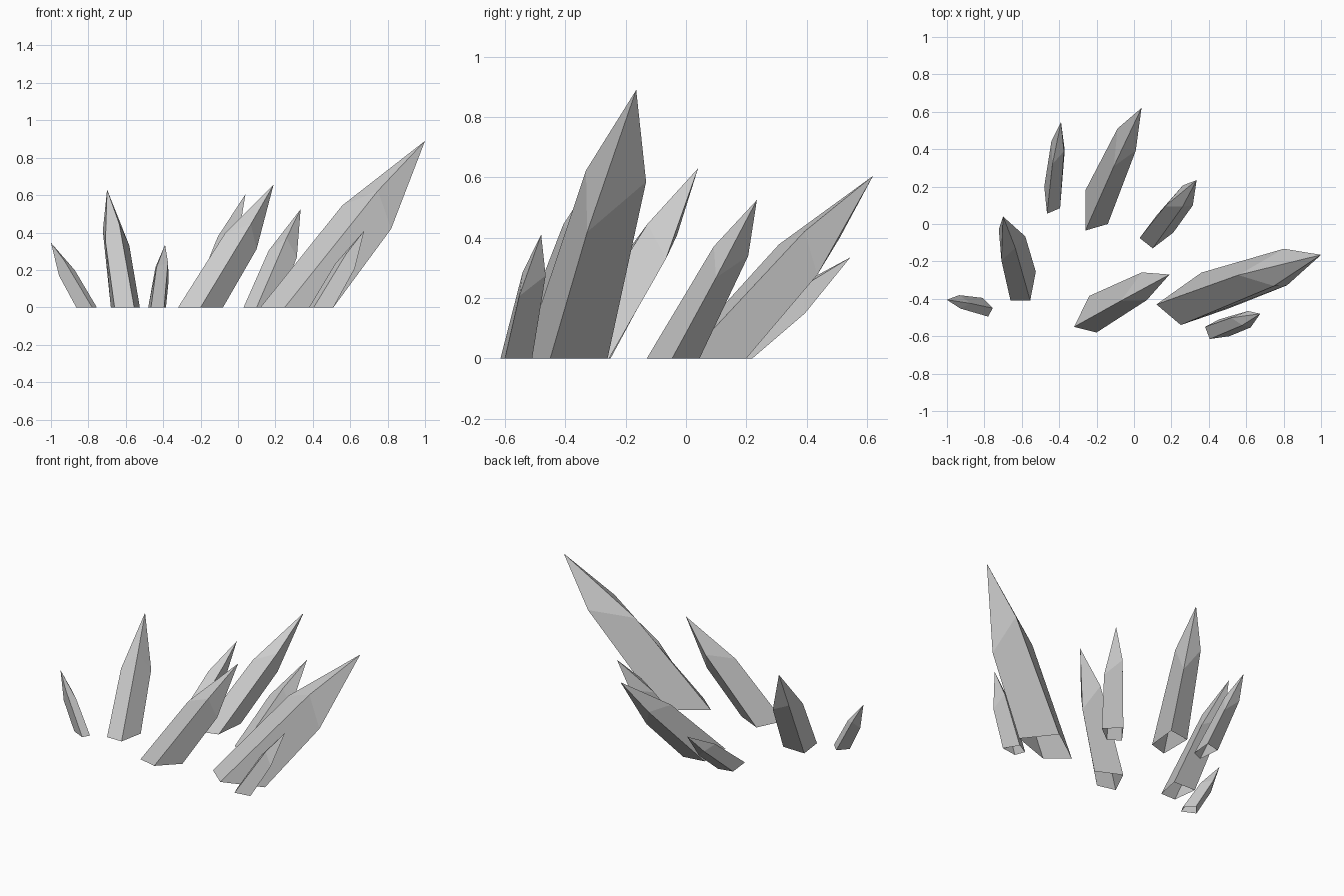
import bpy
import bmesh
from mathutils import Vector

cube = bpy.data.objects.get("Cube")
if cube:
    bpy.data.objects.remove(cube, do_unlink=True)

# Single stone colour
stone = bpy.data.materials.new("pale_grey_crystal")
stone.use_nodes = True
stone.diffuse_color = (0.6, 0.6, 0.6, 1)
stone.node_tree.nodes["Principled BSDF"].inputs["Base Color"].default_value = stone.diffuse_color

# Shared crystal shape: how far up the axis each shoulder corner sits, and its taper
SHOULDER = (0.52, 0.66, 0.56, 0.70)
TAPER = (0.92, 0.75, 0.92, 0.75)


def crystal(name, corners, tip):
    """Leaning four-sided shard: open foot on the ground, uneven shoulder, sharp tip."""
    foot = [Vector((x, y, 0)) for x, y in corners]
    centre = sum(foot, Vector()) / len(foot)
    axis = Vector(tip) - centre
    bm = bmesh.new()
    low = [bm.verts.new(p) for p in foot]
    mid = []
    for p, height, taper in zip(foot, SHOULDER, TAPER):
        offset = p - centre
        across = offset - offset.project(axis)
        mid.append(bm.verts.new(centre + axis * height + across * taper))
    top = bm.verts.new(tip)
    for i in range(len(foot)):
        j = (i + 1) % len(foot)
        bm.faces.new((low[i], low[j], mid[j], mid[i]))
        bm.faces.new((mid[i], mid[j], top))
    mesh = bpy.data.meshes.new(name)
    bm.to_mesh(mesh)
    bm.free()
    mesh.materials.append(stone)
    obj = bpy.data.objects.new(name, mesh)
    bpy.context.collection.objects.link(obj)


# Foot corners start at the upper ridge and run counter-clockwise
crystal("large_crystal",
        [(0.12, -0.43), (0.25, -0.54), (0.51, -0.45), (0.36, -0.26)], (1.0, -0.165, 0.89))
crystal("front_crystal",
        [(-0.32, -0.55), (-0.2, -0.58), (-0.08, -0.46), (-0.24, -0.385)], (0.19, -0.27, 0.655))
crystal("middle_crystal",
        [(0.03, -0.075), (0.1, -0.13), (0.21, -0.046), (0.12, 0.045)], (0.335, 0.235, 0.525))
crystal("back_crystal",
        [(-0.26, -0.035), (-0.14, 0), (-0.12, 0.2), (-0.26, 0.18)], (0.04, 0.62, 0.605))
crystal("back_small_crystal",
        [(-0.465, 0.055), (-0.395, 0.085), (-0.385, 0.22), (-0.48, 0.2)], (-0.39, 0.545, 0.335))
crystal("left_tall_crystal",
        [(-0.66, -0.41), (-0.555, -0.41), (-0.525, -0.255), (-0.68, -0.25)], (-0.7, 0.04, 0.63))
crystal("left_small_crystal",
        [(-0.755, -0.45), (-0.81, -0.395), (-0.865, -0.455), (-0.78, -0.495)], (-1.0, -0.405, 0.345))
crystal("front_small_crystal",
        [(0.38, -0.55), (0.405, -0.615), (0.51, -0.6), (0.455, -0.51)], (0.675, -0.48, 0.41))
